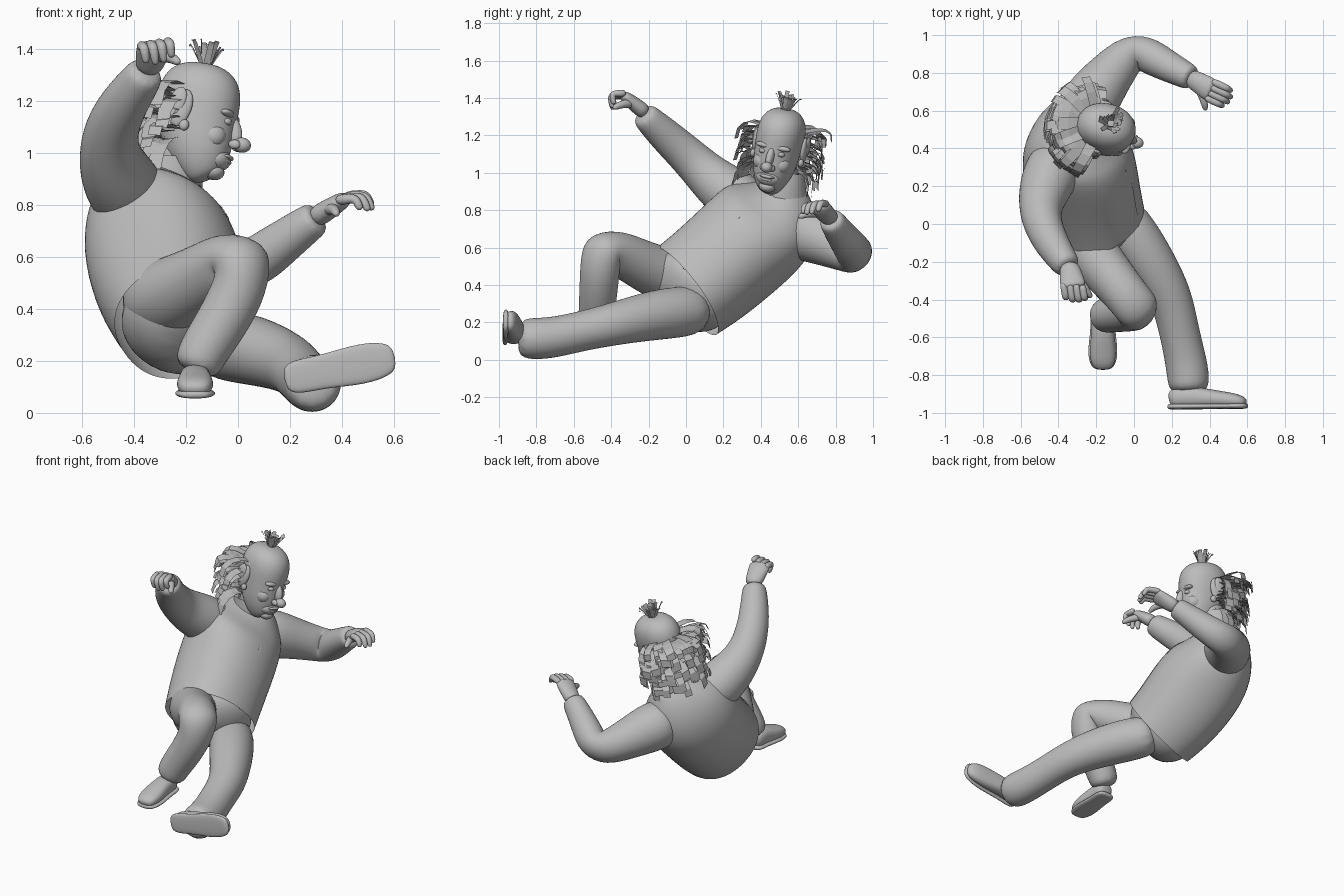
import bpy, bmesh, math, random
from mathutils import Vector, Matrix

random.seed(4)
cube = bpy.data.objects.get("Cube")
if cube:
    bpy.data.objects.remove(cube, do_unlink=True)

grey = bpy.data.materials.new("plain grey")
grey.use_nodes = True
colour = (.5, .5, .5, 1)
grey.diffuse_color = colour
grey.node_tree.nodes["Principled BSDF"].inputs["Base Color"].default_value = colour


def finish(name, bm, levels=0, smooth=True):
    """Turn a bmesh into a named, shaded object."""
    bmesh.ops.recalc_face_normals(bm, faces=bm.faces)
    mesh = bpy.data.meshes.new(name)
    bm.to_mesh(mesh)
    bm.free()
    mesh.materials.append(grey)
    for face in mesh.polygons:
        face.use_smooth = smooth
    obj = bpy.data.objects.new(name, mesh)
    bpy.context.collection.objects.link(obj)
    if levels:
        obj.modifiers.new("smooth", "SUBSURF").levels = levels
        obj.modifiers["smooth"].render_levels = levels
    return obj


def loft(name, rings, ref, power=1.0, sides=12, caps=True, matrix=None):
    """Skin elliptical rings (x, y, z, half_width, half_depth) along a path."""
    bm = bmesh.new()
    centres = [Vector(r[:3]) for r in rings]
    loops = []
    for i, ring in enumerate(rings):
        tangent = (centres[min(i + 1, len(rings) - 1)] - centres[max(i - 1, 0)]).normalized()
        side = Vector(ref)
        side = (side - tangent * side.dot(tangent)).normalized()
        cross = tangent.cross(side)
        loop = []
        for k in range(sides):
            c, s = math.cos(math.tau * k / sides), math.sin(math.tau * k / sides)
            c, s = (math.copysign(abs(v) ** power, v) for v in (c, s))
            loop.append(bm.verts.new(centres[i] + side * ring[3] * c + cross * ring[-1] * s))
        loops.append(loop)
    for low, high in zip(loops, loops[1:]):
        for k in range(sides):
            n = (k + 1) % sides
            bm.faces.new((low[k], low[n], high[n], high[k]))
    if caps:
        bm.faces.new(loops[0])
        bm.faces.new(loops[-1])
    if matrix:
        bm.transform(matrix)
    return finish(name, bm, 2)


def blob(name, centre, size, matrix, tilt=0):
    """Ellipsoid placed in a local frame."""
    bm = bmesh.new()
    bmesh.ops.create_uvsphere(bm, u_segments=20, v_segments=12, radius=1)
    bm.transform(matrix @ Matrix.Translation(centre) @ Matrix.Rotation(tilt, 4, "Y")
                 @ Matrix.Diagonal((*size, 1)))
    return finish(name, bm)


def frame(origin, forward, up):
    """Local frame: x forward, y left, z up."""
    f = Vector(forward).normalized()
    left = Vector(up).cross(f).normalized()
    m = Matrix((f, left, f.cross(left))).transposed().to_4x4()
    m.translation = origin
    return m


# Jacket, open at the hem
body_left = Vector((.4, .7, -.6))
body_front = Vector((.92, -.31, .25))
jacket_rings = [(-.21, .0, .365, .285, .27), (-.25, .12, .45, .29, .29), (-.285, .27, .58, .295, .305),
                (-.31, .40, .70, .305, .285), (-.30, .48, .79, .285, .235),
                (-.27, .52, .88, .18, .16), (-.25, .52, .93, .1, .1)]
jacket = loft("jacket", jacket_rings, body_left, .9, 16, False)

# Thin overlap strip down the front, laid on the jacket
bm = bmesh.new()
pairs = [[bm.verts.new(Vector(r[:3]) + body_front * r[4] + body_left * w) for w in (-.01, .01)]
         for r in jacket_rings[:-1]]
for a, b in zip(pairs, pairs[1:]):
    bm.faces.new((a[0], a[1], b[1], b[0]))
strip = finish("jacket_front_strip", bm, 3)
wrap = strip.modifiers.new("lay on jacket", "SHRINKWRAP")
wrap.target = jacket
wrap.offset = .003

# Collar and neck
loft("collar", [(-.26, .52, .88, .13, .13), (-.25, .52, .94, .125, .125), (-.25, .52, .99, .12, .115)],
     body_left, caps=False)
loft("neck", [(-.27, .53, .84, .1, .1), (-.23, .51, .96, .095, .1), (-.18, .5, 1.08, .095, .1)], (0, 1, 0))

# Trousers
loft("trouser_seat", [(-.23, .07, .42, .26, .25), (-.21, .01, .365, .272, .255),
                      (-.185, -.05, .31, .24, .21), (-.15, -.1, .27, .14, .11)], body_left)
loft("right_trouser_leg", [(-.34, .07, .42, .12), (-.31, -.03, .43, .16), (-.23, -.15, .465, .15),
                           (-.12, -.28, .53, .132), (-.03, -.39, .585, .122), (.02, -.45, .595, .125),
                           (.015, -.46, .49, .112), (-.065, -.47, .34, .105), (-.14, -.48, .23, .1),
                           (-.17, -.49, .15, .09)], (1, .3, .3))
loft("left_trouser_leg", [(-.12, .1, .27, .13), (-.01, -.05, .255, .145), (.1, -.22, .23, .135),
                          (.2, -.39, .19, .118), (.235, -.55, .155, .11), (.27, -.7, .12, .113),
                          (.29, -.82, .11, .118), (.29, -.9, .12, .102)], (1, 0, 0))

# Sleeves
loft("right_sleeve", [(-.37, .38, .77, .13), (-.43, .29, .85, .16), (-.475, .18, .93, .142),
                      (-.495, .1, 1.0, .122), (-.49, .01, 1.09, .108), (-.44, -.1, 1.19, .097),
                      (-.37, -.2, 1.285, .08), (-.345, -.235, 1.32, .07)], (1, 0, 0))
loft("left_sleeve", [(-.28, .56, .69, .14), (-.23, .66, .68, .165), (-.12, .8, .61, .128),
                     (-.02, .905, .56, .11), (.06, .905, .57, .104), (.17, .84, .655, .088),
                     (.28, .785, .735, .073), (.31, .77, .755, .066)], (0, .3, 1))


def hand(name, wrist, first, last, bend, tip, thumb):
    """Palm plus four curled fingers between two knuckles, and a thumb."""
    wrist, first, last, bend, tip = map(Vector, (wrist, first, last, bend, tip))
    middle, across = (first + last) / 2, last - first
    half = across.length / 2
    loft(name + "_palm", [(*wrist, .052, .045), (*wrist.lerp(middle, .4), half + .01, .042),
                          (*wrist.lerp(middle, .8), half + .02, .036), (*middle, half + .014, .026)], across)
    for i in range(4):
        knuckle = first.lerp(last, i / 3)
        reach = (.9, 1.05, 1, .8)[i]
        points = (knuckle - bend * .4, knuckle + bend * .4 * reach, knuckle + bend * reach,
                  knuckle + (bend + tip * .6) * reach, knuckle + (bend + tip) * reach)
        loft(f"{name}_finger_{i + 1}", [(*p, r) for p, r in zip(points, (.021, .022, .02, .018, .012))],
             across, sides=8)
    loft(name + "_thumb", [(*p, r) for p, r in zip(thumb, (.028, .024, .02, .012))], across, sides=8)


hand("right_hand", (-.345, -.21, 1.315), (-.37, -.335, 1.41), (-.27, -.345, 1.425),
     (.01, -.065, -.005), (.01, .015, -.07),
     ((-.31, -.28, 1.37), (-.265, -.33, 1.37), (-.24, -.37, 1.355), (-.225, -.39, 1.345)))
hand("left_hand", (.29, .78, .745), (.435, .745, .835), (.40, .66, .82),
     (.065, -.03, .005), (.025, -.015, -.055),
     ((.34, .73, .78), (.365, .67, .785), (.375, .63, .775), (.38, .60, .76)))


def shoe(name, heel, forward, up, length, width):
    """Shoe upper on a slightly wider flat sole, with the sole at local z = 0."""
    m = frame(heel, forward, up)
    shape = ((0, .55, .09), (.1, .85, .11), (.35, .8, .115), (.65, 1, .09), (.88, .9, .075), (1, .55, .045))
    loft(name + "_upper", [(t * length, 0, h / 2, width * w, h / 2) for t, w, h in shape],
         (0, 1, 0), .8, matrix=m)
    loft(name + "_sole", [(t * length * 1.04 - .008, 0, .008, width * w * 1.1, .016) for t, w, h in shape],
         (0, 1, 0), .7, matrix=m)


shoe("right_shoe", (-.165, -.46, .08), (0, -1, -.06), (0, -.06, 1), .31, .075)
shoe("left_shoe", (.185, -.975, .13), (1, .01, .2), (.05, 1, 0), .42, .074)

# Head, built in its own tilted frame
head = frame((-.15, .5, 1.17), (.95, -.24, -.1), (.15, .18, .97))
loft("head", [(.075, 0, -.272, .04, .045), (.06, 0, -.25, .07, .08), (.04, 0, -.19, .102, .118),
              (.015, 0, -.12, .118, .145), (0, 0, -.04, .126, .158), (-.005, 0, .04, .133, .167),
              (-.01, 0, .105, .124, .153), (-.01, 0, .15, .095, .118), (-.01, 0, .176, .05, .06)],
     (0, 1, 0), .95, 16, matrix=head)
blob("nose_bridge", (.15, 0, -.075), (.032, .022, .06), head, -.35)
blob("nose_tip", (.19, 0, -.125), (.036, .031, .029), head)
blob("mouth_mound", (.105, 0, -.19), (.05, .065, .045), head)
blob("upper_lip", (.142, 0, -.18), (.022, .042, .01), head)
blob("lower_lip", (.138, 0, -.197), (.02, .036, .01), head)
blob("chin", (.095, 0, -.24), (.042, .045, .032), head)
for label, s in (("left", 1), ("right", -1)):
    blob(label + "_nostril", (.168, s * .027, -.13), (.024, .015, .018), head)
    blob(label + "_eye", (.13, s * .05, -.05), (.02, .022, .015), head)
    blob(label + "_brow", (.126, s * .048, -.018), (.026, .05, .016), head)
    blob(label + "_cheek", (.085, s * .055, -.11), (.052, .048, .05), head)
    blob(label + "_ear", (-.035, s * .134, -.03), (.04, .018, .075), head, .2)
    blob(label + "_ear_rim", (-.05, s * .146, -.005), (.032, .013, .055), head, .2)
    blob(label + "_ear_lobe", (-.015, s * .134, -.095), (.02, .015, .022), head)


def strand(bm, root, out, side, length, width, droop):
    """Flat strip of hair that arcs outward and falls."""
    rows = []
    for i in range(5):
        t = i / 4
        p = root + out * length * math.sin(t * 1.7) + Vector((0, 0, -droop * t * t))
        rows.append([bm.verts.new(p + side * width * k * (1 - .2 * t)) for k in (-.5, .5)])
    for a, b in zip(rows, rows[1:]):
        bm.faces.new((a[0], a[1], b[1], b[0]))


# Shaggy hair from ear to ear around the back
bm = bmesh.new()
for tier, height in enumerate((.05, .01, -.03, -.07, -.11, -.15)):
    for i in range(17):
        angle = math.radians(97 + 166 * i / 16 + random.uniform(-4, 4))
        direction = Vector((math.cos(angle), math.sin(angle), 0))
        root = Vector((-.045 + direction.x * .11, direction.y * .112, height + random.uniform(-.015, .015)))
        out = direction + Vector((-.12, 0, random.uniform(.1, .45) - tier * .06))
        side = Vector((-direction.y, direction.x, random.uniform(-.3, .3)))
        strand(bm, root, out, side, random.uniform(.11, .165) - tier * .007,
               random.uniform(.05, .075), random.uniform(.07, .14))
bm.transform(head)
finish("back_hair", bm, smooth=False)

# Tuft on the crown
bm = bmesh.new()
for i in range(20):
    angle = math.tau * i / 20 + random.uniform(-.2, .2)
    direction = Vector((math.cos(angle), math.sin(angle), 0))
    lean = random.uniform(.15, .8)
    strand(bm, Vector((.0, 0, .16)) + direction * .015, direction * lean + Vector((0, 0, 1.1)),
           Vector((-direction.y, direction.x, 0)), random.uniform(.085, .115), .026, .02)
bm.transform(head)
finish("crown_tuft", bm, smooth=False)
